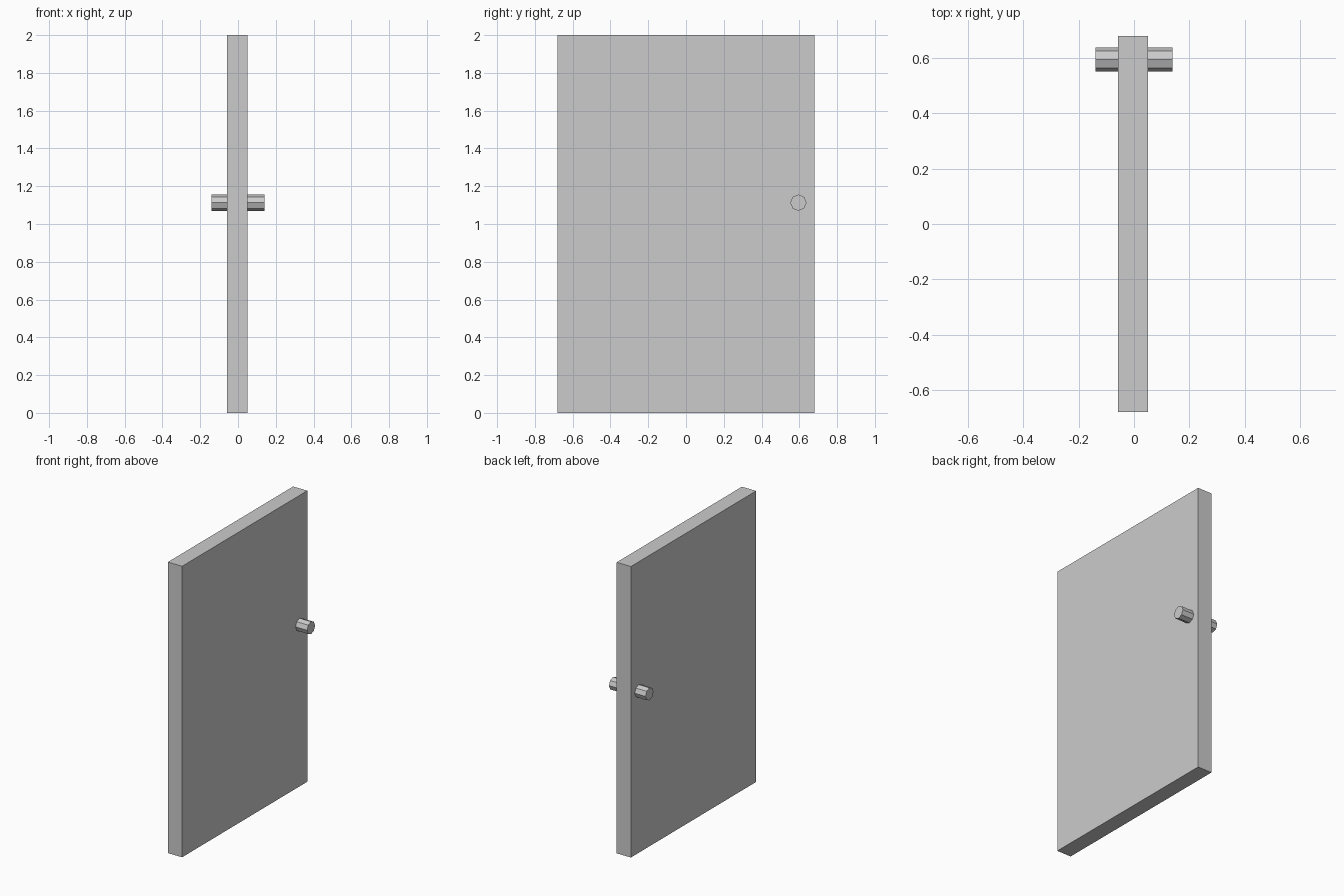
import bpy, math

if "Cube" in bpy.data.objects:
    bpy.data.objects.remove(bpy.data.objects["Cube"])

# Door slab
bpy.ops.mesh.primitive_cube_add(size=1, location=(-0.003, 0, 1))
slab = bpy.context.object
slab.name = "door_slab"
slab.scale = (0.108, 1.36, 2.0)

# Eight-sided knob bar, sticking out on both faces
bpy.ops.mesh.primitive_cylinder_add(
    vertices=8, radius=0.043, depth=0.278,
    location=(0, 0.595, 1.113), rotation=(0, math.pi / 2, 0))
bpy.context.object.name = "door_knob"
